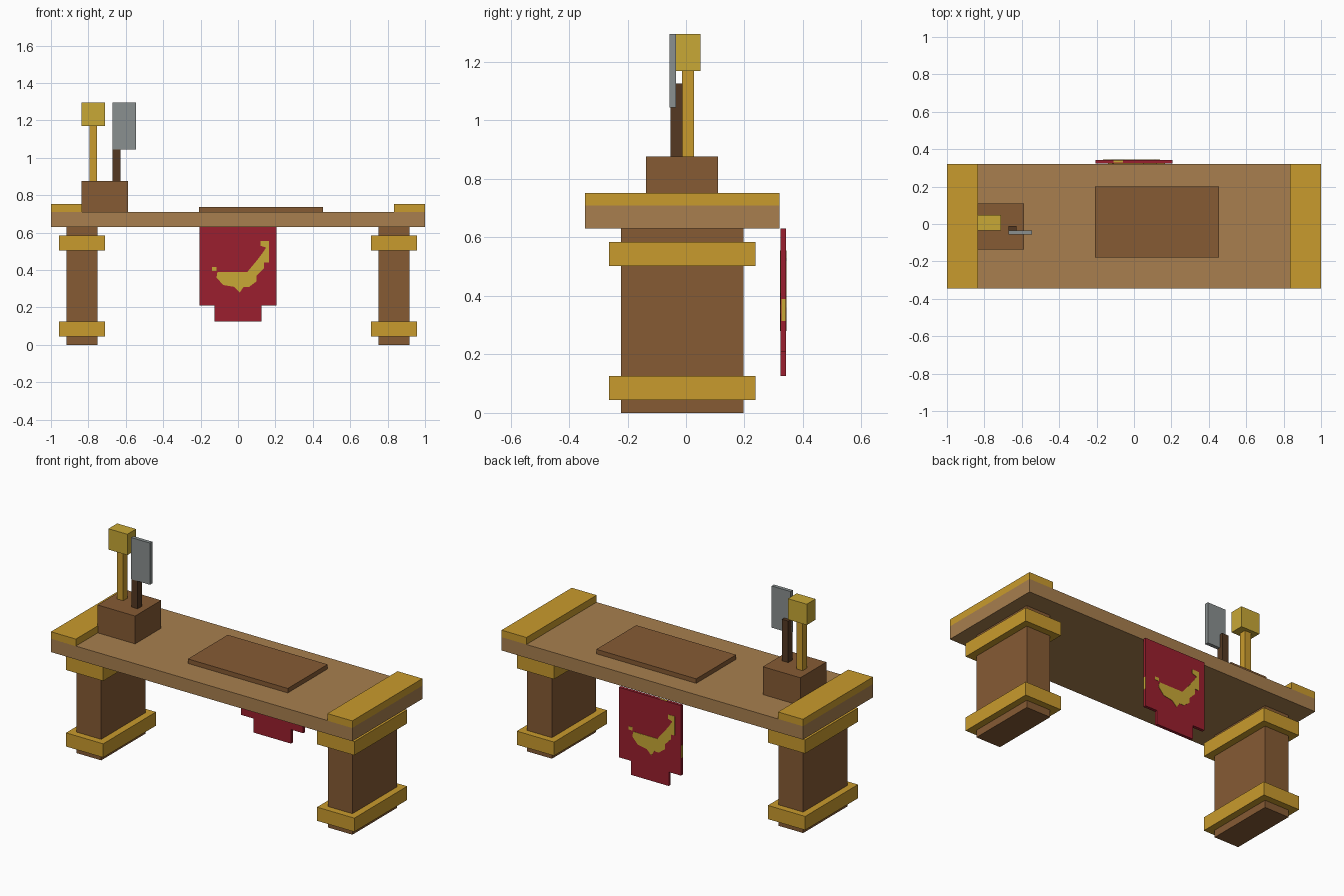
import bpy
import bmesh

if "Cube" in bpy.data.objects:
    bpy.data.objects.remove(bpy.data.objects["Cube"], do_unlink=True)


def material(name, hex_code):
    """Flat material from an sRGB hex code, stored as linear values."""
    srgb = [int(hex_code[i:i + 2], 16) / 255 for i in (0, 2, 4)]
    color = [c / 12.92 if c < 0.04 else ((c + 0.055) / 1.055) ** 2.4 for c in srgb] + [1]
    mat = bpy.data.materials.new(name)
    mat.use_nodes = True
    mat.diffuse_color = color
    mat.node_tree.nodes["Principled BSDF"].inputs["Base Color"].default_value = color
    return mat


TAN = material("light wood", "a87f4e")
BROWN = material("brown wood", "865b34")
DARK = material("dark wood", "553922")
GOLD = material("gold", "c99b2d")
PALE_GOLD = material("pale gold", "c8a836")
STEEL = material("steel", "8a9090")
RED = material("red cloth", "9b1f2e")


def prism(name, outline, y0, y1, mat):
    """Extrude an (x, z) outline from y0 to y1."""
    bm = bmesh.new()
    face = bm.faces.new([bm.verts.new((x, y0, z)) for x, z in outline])
    out = bmesh.ops.extrude_face_region(bm, geom=[face])["geom"]
    moved = [v for v in out if isinstance(v, bmesh.types.BMVert)]
    bmesh.ops.translate(bm, verts=moved, vec=(0, y1 - y0, 0))
    bmesh.ops.recalc_face_normals(bm, faces=bm.faces)
    mesh = bpy.data.meshes.new(name)
    bm.to_mesh(mesh)
    bm.free()
    mesh.materials.append(mat)
    obj = bpy.data.objects.new(name, mesh)
    bpy.context.collection.objects.link(obj)
    return obj


def box(name, x, y, z, mat):
    """Box from (min, max) ranges."""
    corners = [(x[0], z[0]), (x[1], z[0]), (x[1], z[1]), (x[0], z[1])]
    return prism(name, corners, y[0], y[1], mat)


# Table top and the mat lying on it
DEPTH = (-0.345, 0.32)
box("table_top", (-1, 1), DEPTH, (0.63, 0.71), TAN)
box("work_mat", (-0.208, 0.455), (-0.178, 0.2), (0.705, 0.737), BROWN)

# End caps, legs and leg bands on both sides
for side, s in (("left", 1), ("right", -1)):
    def span(a, b):
        return sorted((s * a, s * b))
    box(f"{side}_end_cap", span(0.835, 1), DEPTH, (0.709, 0.752), GOLD)
    box(f"{side}_leg", span(0.752, 0.916), (-0.223, 0.197), (0, 0.635), BROWN)
    for part, z in (("lower", (0.044, 0.126)), ("upper", (0.503, 0.585))):
        box(f"{side}_{part}_band", span(0.71, 0.957), (-0.264, 0.237), z, GOLD)

# Tool block with a mallet and a cleaver
box("tool_block", (-0.836, -0.587), (-0.137, 0.11), (0.705, 0.877), BROWN)
box("mallet_handle", (-0.794, -0.753), (-0.013, 0.028), (0.87, 1.172), GOLD)
box("mallet_head", (-0.836, -0.711), (-0.034, 0.049), (1.17, 1.295), PALE_GOLD)
box("cleaver_handle", (-0.67, -0.629), (-0.053, -0.012), (0.87, 1.126), DARK)
box("cleaver_blade", (-0.67, -0.545), (-0.056, -0.034), (1.045, 1.295), STEEL)

# Hanging banner with a narrower bottom tab
banner_half = [(0.125, 0.126), (0.125, 0.21), (0.206, 0.21), (0.206, 0.63)]
banner = banner_half + [(-x, z) for x, z in reversed(banner_half)]
prism("banner", banner, 0.324, 0.342, RED)

# Crescent plates on both banner faces, the back one mirrored
crescent = [(-0.11, 0.39), (0.05, 0.39), (0.10, 0.45), (0.13, 0.49), (0.15, 0.52),
            (0.12, 0.53), (0.12, 0.555), (0.165, 0.555), (0.165, 0.44), (0.14, 0.44),
            (0.14, 0.41), (0.10, 0.37), (0.10, 0.34), (0.06, 0.31), (0.03, 0.31),
            (0.01, 0.28), (-0.02, 0.31), (-0.08, 0.32), (-0.115, 0.36)]
for face, s, y0, y1 in (("front", 1, 0.322, 0.325), ("back", -1, 0.341, 0.344)):
    prism(f"{face}_crescent", [(s * x, z) for x, z in crescent], y0, y1, PALE_GOLD)
    box(f"{face}_crescent_tip", sorted((s * -0.14, s * -0.115)), (y0, y1),
        (0.395, 0.415), PALE_GOLD)

# Gold flecks on the banner's edges
for side, x in (("left", 0.206), ("right", -0.206)):
    box(f"{side}_edge_fleck", (x - 0.001, x + 0.001), (0.326, 0.341), (0.315, 0.39), PALE_GOLD)
box("top_edge_fleck", (-0.11, -0.06), (0.328, 0.34), (0.629, 0.631), PALE_GOLD)
